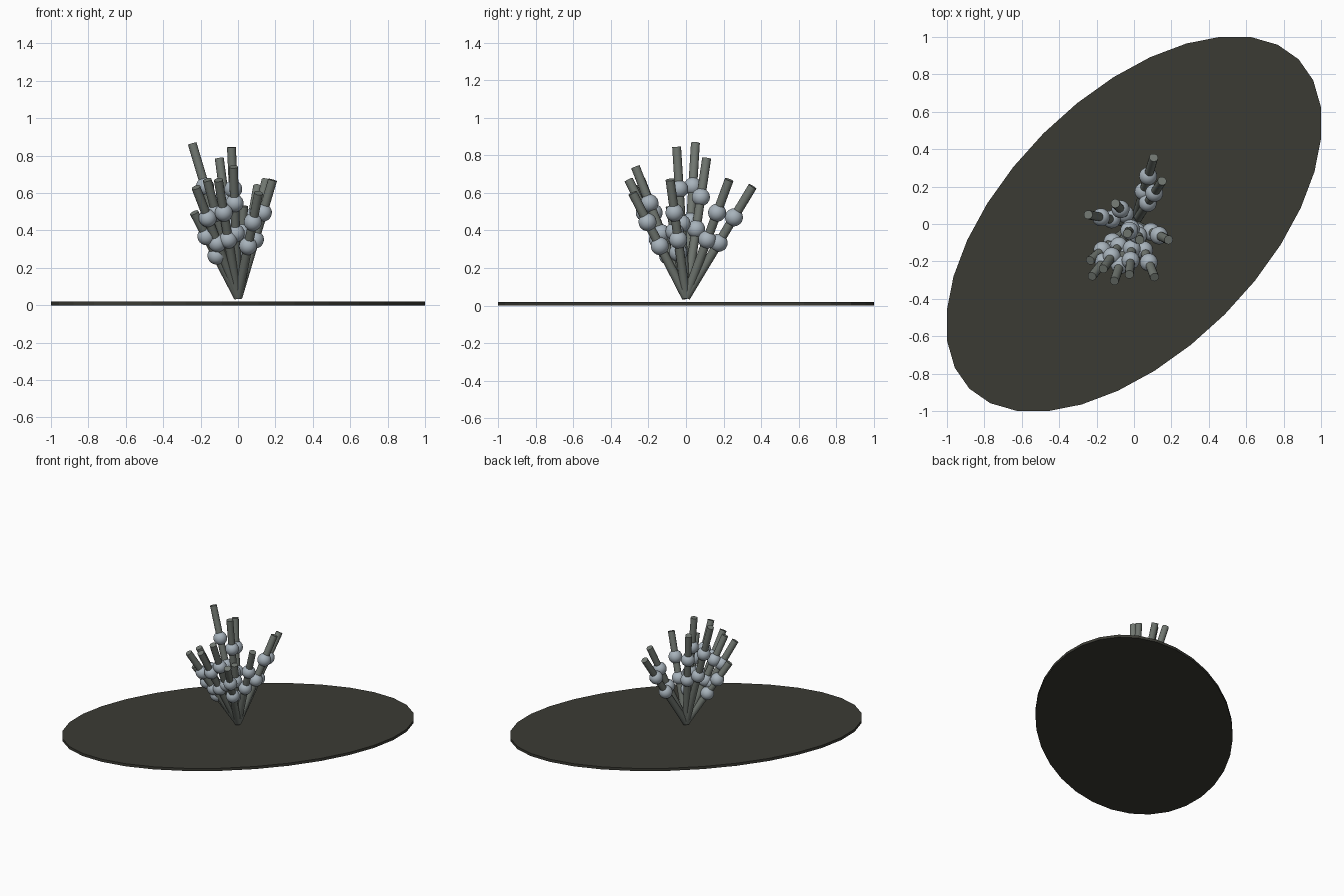
import bpy
import math
from mathutils import Vector

if "Cube" in bpy.data.objects:
    bpy.data.objects.remove(bpy.data.objects["Cube"])


def material(name, rgb):
    m = bpy.data.materials.new(name)
    m.diffuse_color = (*rgb, 1)
    m.use_nodes = True
    m.node_tree.nodes["Principled BSDF"].inputs["Base Color"].default_value = m.diffuse_color
    return m


STALK = material("grey green stalk", (0.165, 0.185, 0.165))
BEAD = material("pale blue grey bead", (0.39, 0.45, 0.50))
GROUND = material("dark olive base", (0.043, 0.043, 0.034))


def finish(name, mat, smooth=True):
    ob = bpy.context.object
    ob.name = name
    ob.data.materials.append(mat)
    if smooth:
        bpy.ops.object.shade_smooth_by_angle(angle=math.radians(40))
    return ob


# Oval base disc, stretched along the diagonal
bpy.ops.mesh.primitive_cylinder_add(vertices=32, radius=1, depth=0.02,
                                    location=(0, 0, 0.01),
                                    rotation=(0, 0, math.radians(45)))
disc = finish("base_disc", GROUND, smooth=False)
for v in disc.data.vertices:
    v.co.x, v.co.y = v.co.y * 1.245, -v.co.x * 0.685

# Stalks fan out from one root; each carries two beads
ROOT = Vector((0, 0, 0.045))
TIPS = [
    (-0.245, 0.05, 0.865), (-0.10, 0.11, 0.785), (-0.035, -0.05, 0.845),
    (-0.025, -0.27, 0.74), (0.185, -0.085, 0.67), (0.105, 0.355, 0.635),
    (0.15, 0.23, 0.67), (0.11, -0.285, 0.60), (-0.225, -0.28, 0.63),
    (-0.105, -0.305, 0.67), (-0.165, -0.24, 0.67), (-0.235, -0.195, 0.495),
    (0.03, -0.085, 0.53),
]
for i, tip in enumerate(TIPS, 1):
    span = Vector(tip) - ROOT
    turn = span.to_track_quat('Z', 'Y').to_euler()
    bpy.ops.mesh.primitive_cylinder_add(vertices=16, radius=0.024,
                                        depth=span.length,
                                        location=ROOT + span / 2, rotation=turn)
    finish(f"stalk_{i}", STALK)
    for part, t in (("lower", 0.49), ("upper", 0.72)):
        bpy.ops.mesh.primitive_uv_sphere_add(segments=24, ring_count=14,
                                             radius=0.048,
                                             location=ROOT + span * t, rotation=turn)
        finish(f"{part}_bead_{i}", BEAD)
